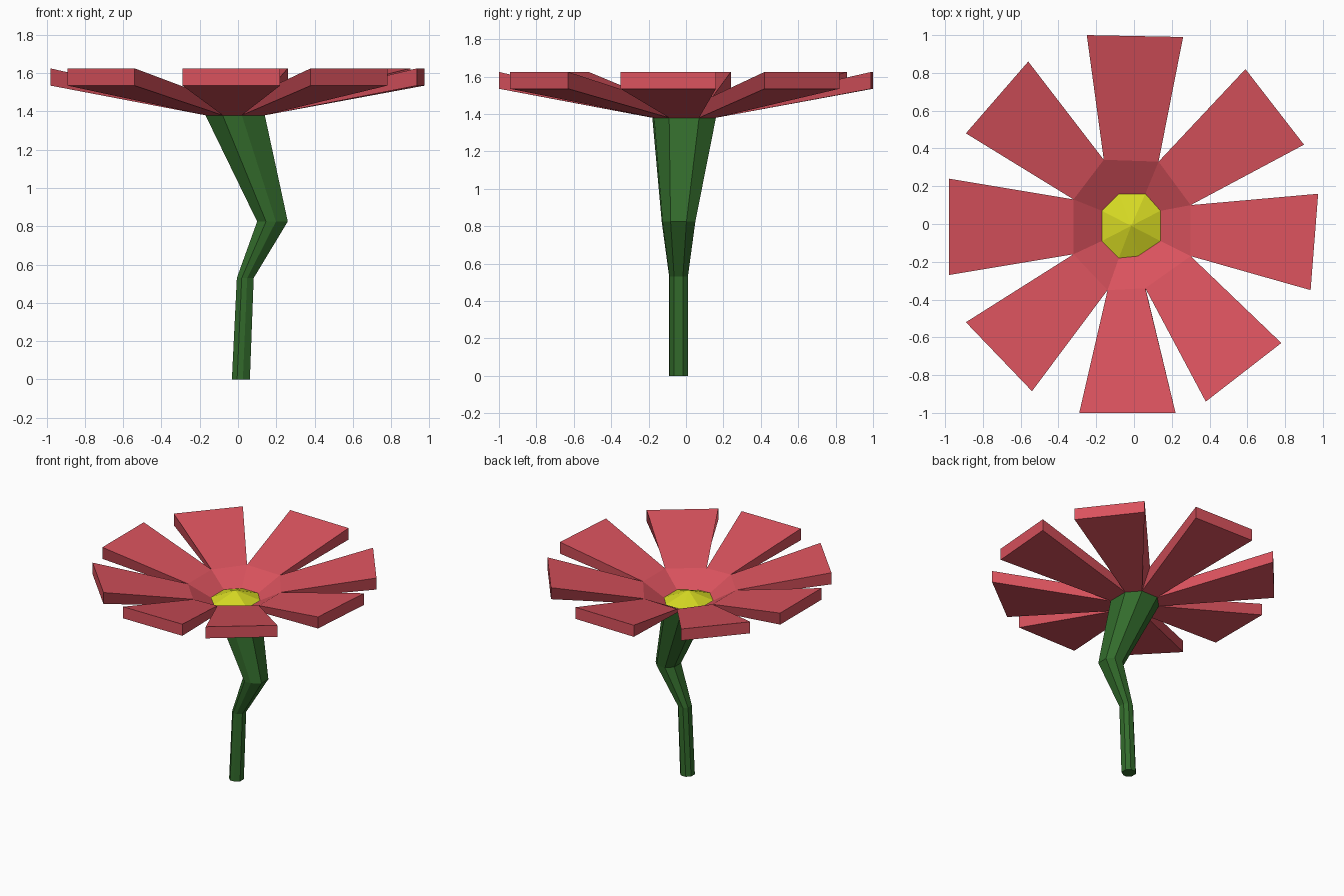
import bpy, bmesh

if "Cube" in bpy.data.objects:
    bpy.data.objects.remove(bpy.data.objects["Cube"])

# outline shared by the stem top and the flower centre (clockwise from above)
RIM = [(-.08, .16), (.06, .16), (.14, .07), (.14, -.09),
       (.02, -.17), (-.08, -.18), (-.17, -.09), (-.17, .07)]
# edge of the inner bowl, where the petals split apart
BOWL = [(-.16, .34), (.13, .33), (.30, .10), (.30, -.17),
        (.06, -.34), (-.14, -.35), (-.32, -.16), (-.32, .13)]
# the two outer corners of each petal
TIPS = [((-.25, 1.0), (.26, .99)), ((.59, .82), (.90, .42)),
        ((.975, .16), (.935, -.35)), ((.78, -.63), (.38, -.94)),
        ((.22, -1.0), (-.29, -1.0)), ((-.54, -.885), (-.89, -.52)),
        ((-.98, -.27), (-.98, .24)), ((-.89, .48), (-.56, .86))]
RIM_Z, BOWL_Z, TIP_LOW, TIP_HIGH, APEX_Z = 1.38, 1.475, 1.535, 1.625, 1.45
CX, CY = -.015, -.01


def material(name, color):
    m = bpy.data.materials.new(name)
    m.diffuse_color = (*color, 1)
    m.use_nodes = True
    m.node_tree.nodes["Principled BSDF"].inputs["Base Color"].default_value = m.diffuse_color
    return m


def finish(bm, name, mat):
    bmesh.ops.recalc_face_normals(bm, faces=bm.faces)
    me = bpy.data.meshes.new(name)
    bm.to_mesh(me)
    bm.free()
    me.materials.append(mat)
    ob = bpy.data.objects.new(name, me)
    bpy.context.collection.objects.link(ob)


red = material("petal_red", (.70, .085, .11))
green = material("stem_green", (.033, .15, .025))
yellow = material("centre_yellow", (.68, .70, .017))

# stem: octagon swept through four levels (x, y, z, x radius, y radius)
bm = bmesh.new()
rings = []
for x, y, z, rx, ry in [(.015, -.04, 0, .047, .05), (.038, -.04, .53, .044, .05),
                        (.18, -.04, .825, .08, .09), (CX, CY, RIM_Z, .155, .17)]:
    rings.append([bm.verts.new((x + (px - CX) / .155 * rx,
                                y + (py - CY) / .17 * ry, z)) for px, py in RIM])
for a, b in zip(rings, rings[1:]):
    for i in range(8):
        j = (i + 1) % 8
        bm.faces.new((a[i], a[j], b[j], b[i]))
bm.faces.new(rings[0])
bm.faces.new(rings[-1])
finish(bm, "stem", green)

# petals: each a closed wedge with a steeper inner bowl face
bm = bmesh.new()
for i, (t0, t1) in enumerate(TIPS):
    j = (i + 1) % 8
    r0, r1 = (bm.verts.new((*RIM[k], RIM_Z)) for k in (i, j))
    b0, b1 = (bm.verts.new((*BOWL[k], BOWL_Z)) for k in (i, j))
    l0, l1 = (bm.verts.new((*t, TIP_LOW)) for t in (t0, t1))
    h0, h1 = (bm.verts.new((*t, TIP_HIGH)) for t in (t0, t1))
    for f in [(r0, r1, b1, b0), (b0, b1, h1, h0), (h0, h1, l1, l0),
              (l0, l1, r1, r0), (r0, b0, h0, l0), (r1, l1, h1, b1)]:
        bm.faces.new(f)
finish(bm, "petals", red)

# flower centre: shallow eight-sided dome
bm = bmesh.new()
rim = [bm.verts.new((x, y, RIM_Z + .002)) for x, y in RIM]
apex = bm.verts.new((CX, CY, APEX_Z))
for i in range(8):
    bm.faces.new((rim[i], rim[(i + 1) % 8], apex))
bm.faces.new(rim)
finish(bm, "flower_centre", yellow)
